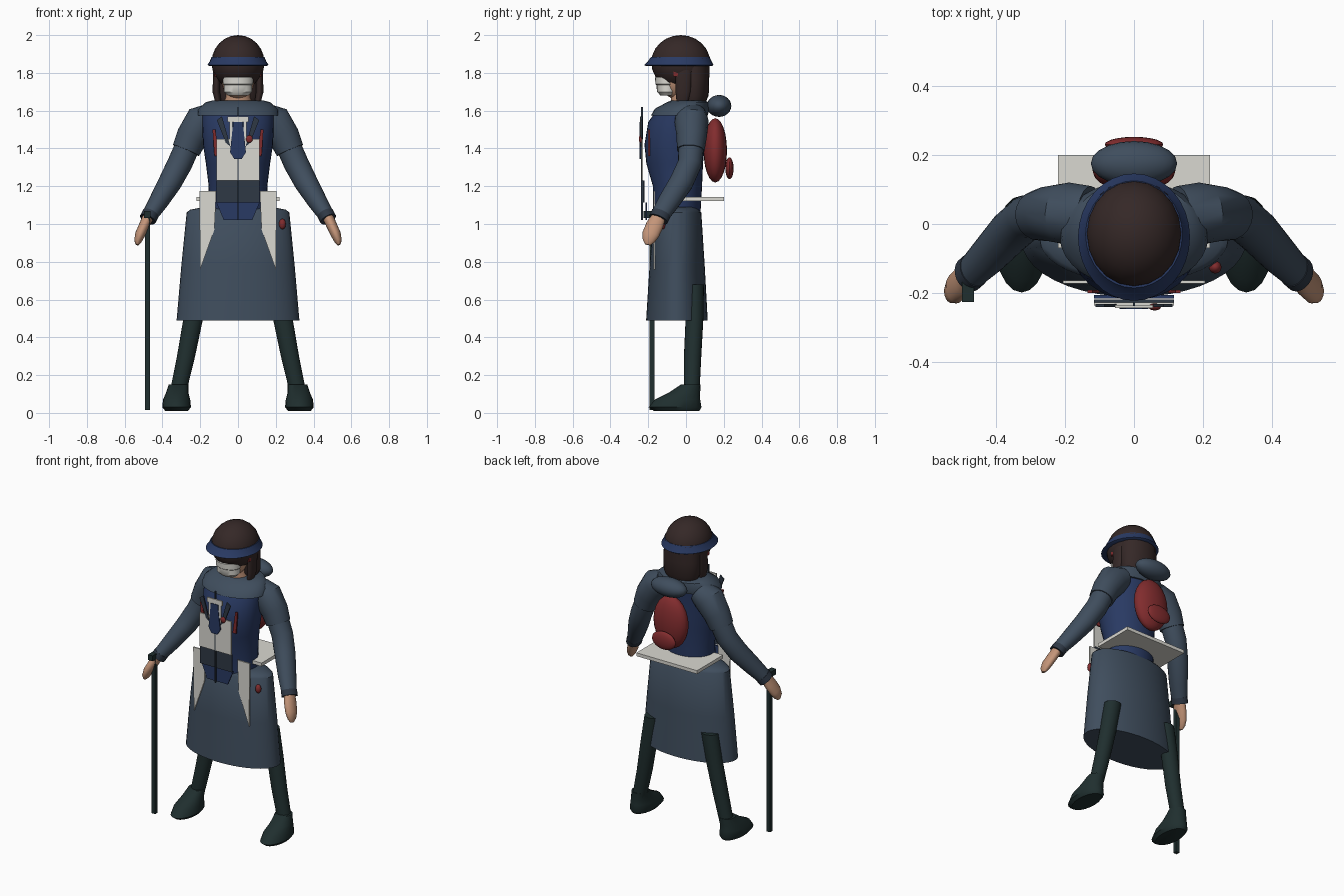
import bpy
import bmesh
from math import cos, sin, pi
from mathutils import Vector, Matrix

default_cube = bpy.data.objects.get("Cube")
if default_cube:
    bpy.data.objects.remove(default_cube, do_unlink=True)


def material(name, red, green, blue):
    mat = bpy.data.materials.new(name)
    mat.use_nodes = True
    colour = (red, green, blue, 1)
    mat.diffuse_color = colour
    shader = mat.node_tree.nodes["Principled BSDF"]
    shader.inputs["Base Color"].default_value = colour
    shader.inputs["Roughness"].default_value = 0.8
    return mat


slate = material("slate cloth", 0.05, 0.075, 0.11)
dark_slate = material("dark slate", 0.028, 0.04, 0.06)
navy = material("navy cloth", 0.022, 0.042, 0.125)
brown = material("dark brown hair", 0.035, 0.021, 0.02)
green = material("dark green leather", 0.014, 0.028, 0.028)
crimson = material("crimson", 0.22, 0.025, 0.027)
ivory = material("ivory", 0.7, 0.69, 0.64)
skin = material("skin", 0.55, 0.3, 0.19)


def finish(name, bm, mat, mirrored=False, angle=0.7):
    """Turn a bmesh into a shaded object, optionally mirrored across x."""
    bmesh.ops.recalc_face_normals(bm, faces=bm.faces)
    mesh = bpy.data.meshes.new(name)
    bm.to_mesh(mesh)
    bm.free()
    mesh.materials.append(mat)
    obj = bpy.data.objects.new(name, mesh)
    bpy.context.collection.objects.link(obj)
    bpy.ops.object.select_all(action="DESELECT")
    obj.select_set(True)
    bpy.context.view_layer.objects.active = obj
    bpy.ops.object.shade_smooth_by_angle(angle=angle)
    if mirrored:
        obj.modifiers.new("Mirror", "MIRROR")
    return obj


def loft(name, sections, mat, mirrored=False, tube=False, sides=20):
    """Skin elliptical rings (x, y, z, radius, radius), level or along a path."""
    bm = bmesh.new()
    centres = [Vector(section[:3]) for section in sections]
    rings = []
    for i, section in enumerate(sections):
        across, along = Vector((1, 0, 0)), Vector((0, 1, 0))
        if tube:
            after = centres[min(i + 1, len(centres) - 1)]
            tangent = (after - centres[max(i - 1, 0)]).normalized()
            across = tangent.cross(along).normalized()
            along = across.cross(tangent)
        ring = []
        for k in range(sides):
            turn = 2 * pi * k / sides
            offset = across * section[3] * cos(turn) + along * section[4] * sin(turn)
            ring.append(bm.verts.new(centres[i] + offset))
        rings.append(ring)
    for low, high in zip(rings, rings[1:]):
        for k in range(sides):
            j = (k + 1) % sides
            bm.faces.new((low[k], low[j], high[j], high[k]))
    bm.faces.new(rings[0])
    bm.faces.new(rings[-1])
    return finish(name, bm, mat, mirrored)


def ellipsoid(name, centre, radii, mat, mirrored=False):
    bm = bmesh.new()
    matrix = Matrix.Translation(centre) @ Matrix.Diagonal((*radii, 1))
    bmesh.ops.create_uvsphere(bm, u_segments=20, v_segments=12, radius=1, matrix=matrix)
    return finish(name, bm, mat, mirrored)


def box(name, centre, size, mat, mirrored=False):
    bm = bmesh.new()
    matrix = Matrix.Translation(centre) @ Matrix.Diagonal((*size, 1))
    bmesh.ops.create_cube(bm, size=1, matrix=matrix)
    return finish(name, bm, mat, mirrored)


def plate(name, outline, y, mat, mirrored=False, thickness=0.009):
    """Extrude a front-facing (x, z) outline backwards."""
    bm = bmesh.new()
    face = bm.faces.new([bm.verts.new((x, y, z)) for x, z in outline])
    result = bmesh.ops.extrude_face_region(bm, geom=[face])
    moved = [v for v in result["geom"] if isinstance(v, bmesh.types.BMVert)]
    bmesh.ops.translate(bm, verts=moved, vec=(0, thickness, 0))
    return finish(name, bm, mat, mirrored)


# Boots and legs
loft("boot", [(.325, -.05, .01, .06, .12), (.325, -.058, .03, .076, .14),
              (.325, -.045, .07, .072, .12), (.322, -.01, .105, .06, .085),
              (.315, .025, .15, .052, .052)], green, mirrored=True)
loft("leg", [(.315, .03, .12, .044, .042), (.275, .035, .3, .048, .046),
             (.237, .045, .5, .052, .047), (.205, .045, .68, .055, .05)],
     green, mirrored=True)

# Skirt
loft("skirt", [(0, -.048, .49, .325, .163), (0, -.047, .78, .3, .146),
               (0, -.045, 1.06, .272, .126), (0, -.045, 1.075, .255, .115),
               (0, -.045, 1.09, .18, .1)], slate, sides=40)

# Torso and shoulder yoke
loft("torso", [(0, -.05, 1.03, .16, .125), (0, -.045, 1.2, .155, .13),
               (0, -.06, 1.32, .17, .15), (0, -.06, 1.42, .185, .16),
               (0, -.05, 1.54, .19, .15), (0, -.02, 1.61, .19, .13)], navy, sides=32)
loft("shoulder_yoke", [(0, -.035, 1.575, .215, .15), (0, -.02, 1.61, .21, .145),
                       (0, .01, 1.645, .17, .11), (0, .01, 1.655, .13, .085)], slate, sides=32)

# Arms
loft("upper_sleeve", [(.13, .025, 1.575, .07, .085), (.19, .03, 1.54, .095, .09),
                      (.245, .03, 1.46, .083, .08), (.275, .025, 1.39, .075, .073)],
     slate, mirrored=True, tube=True)
loft("lower_sleeve", [(.255, .03, 1.44, .066, .068), (.308, .02, 1.32, .066, .064),
                      (.36, -.025, 1.22, .062, .064), (.42, -.09, 1.12, .052, .058),
                      (.468, -.138, 1.045, .042, .05)], slate, mirrored=True, tube=True)
loft("cuff", [(.462, -.132, 1.055, .045, .053), (.478, -.146, 1.025, .045, .053)],
     dark_slate, mirrored=True, tube=True)
loft("hand", [(.47, -.138, 1.05, .03, .035), (.495, -.165, .995, .028, .046),
              (.518, -.187, .945, .027, .045), (.53, -.198, .91, .02, .032),
              (.534, -.202, .89, .008, .014)], skin, mirrored=True, tube=True)

# Neck, head and mask
loft("neck", [(0, 0, 1.6, .1, .08), (0, -.02, 1.67, .065, .06),
              (0, -.03, 1.74, .06, .06)], skin)
ellipsoid("head", (0, -.05, 1.78), (.09, .09, .12), skin)
loft("face_mask", [(0, -.1, 1.68, .055, .035), (0, -.1, 1.7, .075, .054),
                   (0, -.1, 1.735, .075, .056), (0, -.1, 1.74, .08, .062),
                   (0, -.1, 1.775, .081, .064), (0, -.1, 1.78, .076, .058),
                   (0, -.1, 1.815, .079, .06), (0, -.095, 1.832, .07, .05)], ivory)
box("ear_disc", (.113, -.04, 1.805), (.025, .05, .05), crimson, mirrored=True)

# Hair and brimmed band
ellipsoid("hair_crown", (0, -.028, 1.855), (.14, .156, .145), brown)
loft("back_hair", [(0, .04, 1.635, .1, .06), (0, .042, 1.68, .122, .078),
                   (0, .04, 1.77, .124, .083), (0, .03, 1.88, .12, .095)], brown)
loft("side_lock", [(.105, -.02, 1.645, .016, .03), (.115, -.015, 1.7, .02, .04),
                   (.112, -.01, 1.85, .018, .045)], brown, mirrored=True)
loft("hat_brim", [(0, -.038, 1.836, .15, .175), (0, -.038, 1.842, .162, .184),
                  (0, -.033, 1.862, .149, .168), (0, -.03, 1.885, .14, .155)], navy, sides=32)

# Backpack, pouch and bedroll
ellipsoid("backpack", (0, .155, 1.39), (.12, .062, .17), crimson)
ellipsoid("backpack_pouch", (0, .23, 1.295), (.085, .022, .058), crimson)
ellipsoid("bedroll", (0, .175, 1.625), (.125, .065, .058), slate)

# Waist tray
box("waist_tray", (0, .065, 1.133), (.44, .27, .022), ivory)

# Layered front panels
plate("chest_panel", [(-.115, 1.23), (.115, 1.23), (.115, 1.45), (-.115, 1.45)], -.236, ivory)
plate("belly_panel", [(-.115, 1.115), (.115, 1.115), (.115, 1.23), (-.115, 1.23)],
      -.228, dark_slate)
plate("waist_tab", [(-.075, 1.02), (.075, 1.02), (.115, 1.115), (-.115, 1.115)], -.215, navy)
plate("tie", [(-.02, 1.345), (.02, 1.345), (.042, 1.38), (.025, 1.54),
              (-.025, 1.54), (-.042, 1.38)], -.246, navy)
plate("collar_bar", [(-.055, 1.54), (.055, 1.54), (.055, 1.57), (-.055, 1.57)], -.243, ivory)
plate("collar_strip", [(.028, 1.45), (.045, 1.45), (.045, 1.57), (.028, 1.57)],
      -.243, ivory, mirrored=True)
plate("lapel", [(.04, 1.41), (.065, 1.43), (.112, 1.55), (.085, 1.57)],
      -.24, dark_slate, mirrored=True)
box("front_seam", (0, -.232, 1.32), (.006, .01, .6), dark_slate)
plate("hip_flap", [(.115, 1.175), (.205, 1.175), (.2, .76), (.125, .97)],
      -.172, ivory, mirrored=True)

# Red ornaments
ellipsoid("chest_gem", (.06, -.24, 1.45), (.018, .01, .02), crimson)
ellipsoid("hip_gem", (.235, -.125, 1.0), (.018, .018, .028), crimson)
plate("chest_trim", [(.1, 1.36), (.125, 1.36), (.135, 1.5), (.12, 1.5)],
      -.2, crimson, mirrored=True)

# Walking cane
box("cane_shaft", (-.48, -.18, .54), (.026, .024, 1.05), green)
box("cane_handle", (-.48, -.185, 1.05), (.035, .08, .035), green)
